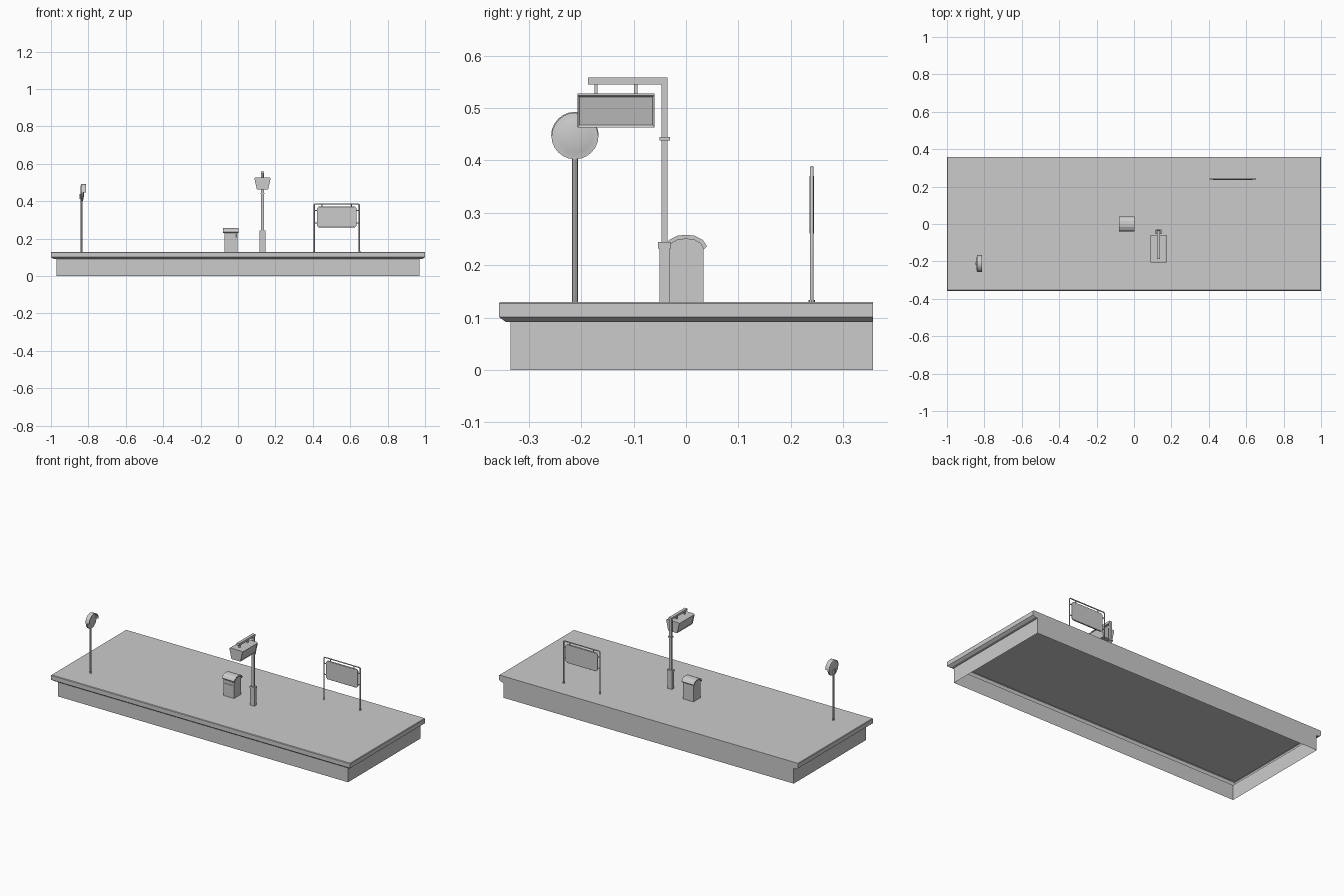
import bpy, bmesh, math
from mathutils import Vector

if "Cube" in bpy.data.objects:
    bpy.data.objects.remove(bpy.data.objects["Cube"])


def finish(name, bm, smooth=False):
    bmesh.ops.recalc_face_normals(bm, faces=bm.faces)
    me = bpy.data.meshes.new(name)
    bm.to_mesh(me)
    bm.free()
    ob = bpy.data.objects.new(name, me)
    bpy.context.collection.objects.link(ob)
    if smooth:
        bpy.ops.object.select_all(action='DESELECT')
        bpy.context.view_layer.objects.active = ob
        ob.select_set(True)
        bpy.ops.object.shade_smooth_by_angle(angle=math.radians(35))
    return ob


def skin(name, rings, caps=(True, True), smooth=False):
    """Join successive closed rings of points with quads."""
    bm = bmesh.new()
    vs = [[bm.verts.new(p) for p in r] for r in rings]
    n = len(rings[0])
    for a, b in zip(vs, vs[1:]):
        for i in range(n):
            bm.faces.new((a[i], a[(i + 1) % n], b[(i + 1) % n], b[i]))
    if caps[0]:
        bm.faces.new(vs[0])
    if caps[1]:
        bm.faces.new(vs[-1])
    return finish(name, bm, smooth)


def box(name, x0, x1, y0, y1, z0, z1):
    return skin(name, [[(x0, y0, z), (x1, y0, z), (x1, y1, z), (x0, y1, z)] for z in (z0, z1)])


def rod(name, a, b, r, sides=8):
    a, b = Vector(a), Vector(b)
    q = (b - a).to_track_quat('Z', 'Y')
    ring = [q @ Vector((r * math.cos(t), r * math.sin(t), 0))
            for t in (2 * math.pi * i / sides for i in range(sides))]
    return skin(name, [[a + p for p in ring], [b + p for p in ring]], smooth=True)


def inset_faces(ob, test, width, depth):
    bm = bmesh.new()
    bm.from_mesh(ob.data)
    bm.normal_update()
    bmesh.ops.inset_individual(bm, faces=[f for f in bm.faces if test(f)],
                               thickness=width, depth=depth)
    bm.to_mesh(ob.data)
    bm.free()


# Platform: hollow shell, overhanging lip on front and ends, flush back
TOP = 0.13
profile = [(0.97, -0.335, 0), (0.97, -0.335, 0.091), (0.985, -0.343, 0.091),
           (1.0, -0.357, 0.101), (1.0, -0.357, 0.127), (0.997, -0.354, TOP)]
skin("platform", [[(-x, y, z), (x, y, z), (x, 0.357, z), (-x, 0.357, z)]
                  for x, y, z in profile], caps=(False, True))

# Convex mirror on a pole
MX, MY, MZ = -0.836, -0.212, 0.447
rod("mirror_pole", (MX, MY, TOP), (MX, MY, 0.425), 0.0055)


def disc_ring(x, r, n=24):
    return [(x, MY + r * math.cos(2 * math.pi * i / n), MZ + r * math.sin(2 * math.pi * i / n))
            for i in range(n)]


skin("round_mirror", [disc_ring(x, r) for x, r in
                      ((-0.841, 0.036), (-0.838, 0.045), (-0.829, 0.045), (-0.829, 0.042),
                       (-0.826, 0.032), (-0.824, 0.018), (-0.823, 0.006))], smooth=True)
box("mirror_clamp", -0.848, -0.832, MY - 0.008, MY + 0.008, 0.412, 0.44)

# Mirror hood: upper half tube
hood = []
for i in range(13):
    t = math.pi * i / 12
    c, s = math.cos(t), math.sin(t)
    hood.append([(x, MY + r * c, MZ + r * s) for x, r in
                 ((-0.84, 0.0455), (-0.814, 0.0455), (-0.814, 0.043), (-0.84, 0.043))])
skin("mirror_hood", hood, smooth=True)

# Litter bin with arched lid
BX0, BX1 = -0.073, -0.003
half = [(0.033, 0.232), (0.028, 0.241), (0.016, 0.248), (0, 0.25)]
arch = half + [(-y, z) for y, z in reversed(half[:-1])]
body = [(-0.033, TOP), (0.033, TOP)] + arch
bin_body = skin("bin_body", [[(x, y, z) for y, z in body] for x in (BX0, BX1)])
outer_half = [(0.040, 0.236), (0.032, 0.248), (0.017, 0.256), (0, 0.258)]
outer = outer_half + [(-y, z) for y, z in reversed(outer_half[:-1])]
inner = [(0.034, 0.230)] + arch[1:-1] + [(-0.034, 0.230)]
skin("bin_lid", [[(x, *o), (x2, *o), (x2, *i), (x, *i)]
                 for o, i in zip(outer, inner) for x, x2 in ((-0.080, 0.003),)])
slot = box("bin_slot", BX0 + 0.006, BX1 - 0.006, -0.0345, -0.03, 0.206, 0.226)
inset_faces(slot, lambda f: f.normal.y < -0.9, 0.003, -0.003)

# Display post with square base and collars
PX, PY = 0.131, -0.041
for part, w, d, z0, z1 in (("post_base", 0.015, 0.010, TOP, 0.234),
                           ("post_base_collar", 0.017, 0.012, 0.232, 0.244),
                           ("post_shaft", 0.008, 0.006, 0.243, 0.545),
                           ("post_ring", 0.012, 0.010, 0.438, 0.445)):
    box(part, PX - w, PX + w, PY - d, PY + d, z0, z1)
box("post_arm", PX - 0.009, PX + 0.009, -0.187, -0.035, 0.545, 0.558)
for y in (-0.172, -0.096):
    box("display_hanger", PX - 0.004, PX + 0.004, y - 0.003, y + 0.003, 0.522, 0.546)

# Double-sided display, both faces leaning down, recessed screens
side = [(0.030, 0.463), (0.044, 0.524), (0.037, 0.528)]
section = side + [(-x, z) for x, z in reversed(side)]
display = skin("display_case", [[(PX + x, y, z) for x, z in section] for y in (-0.207, -0.060)])
inset_faces(display, lambda f: abs(f.normal.x) > 0.9, 0.005, -0.003)

# Name sign: tube frame with hung panel
SX, SY, W = 0.528, 0.24, 0.121
path = [(-W, TOP), (-W, 0.381), (-W + 0.005, 0.386), (W - 0.005, 0.386), (W, 0.381), (W, TOP)]
cu = bpy.data.curves.new("sign_frame", 'CURVE')
cu.dimensions = '3D'
cu.bevel_depth = 0.0037
cu.bevel_resolution = 1
sp = cu.splines.new('POLY')
sp.points.add(len(path) - 1)
for p, (x, z) in zip(sp.points, path):
    p.co = (SX + x, SY, z, 1)
bpy.context.collection.objects.link(bpy.data.objects.new("sign_frame", cu))

# Panel with clipped corners and softened edge
pw, pc, z0, z1 = 0.106, 0.01, 0.26, 0.371
outline = [(-pw + pc, z0), (pw - pc, z0), (pw, z0 + pc), (pw, z1 - pc),
           (pw - pc, z1), (-pw + pc, z1), (-pw, z1 - pc), (-pw, z0 + pc)]
mid = (z0 + z1) / 2
skin("sign_panel", [[(SX + x * k, SY + y, mid + (z - mid) * k) for x, z in outline]
                    for y, k in ((-0.0045, 0.975), (-0.003, 1), (0.003, 1), (0.0045, 0.975))])

# Panel clips and feet on both sides
for s in (-1, 1):
    for z in (0.283, 0.350):
        rod("side_clip", (SX + s * 0.104, SY, z), (SX + s * W, SY, z), 0.003, 6)
    rod("top_clip", (SX + s * 0.078, SY, 0.369), (SX + s * 0.078, SY, 0.386), 0.003, 6)
    rod("sign_foot", (SX + s * W, SY, TOP), (SX + s * W, SY, TOP + 0.003), 0.006)
